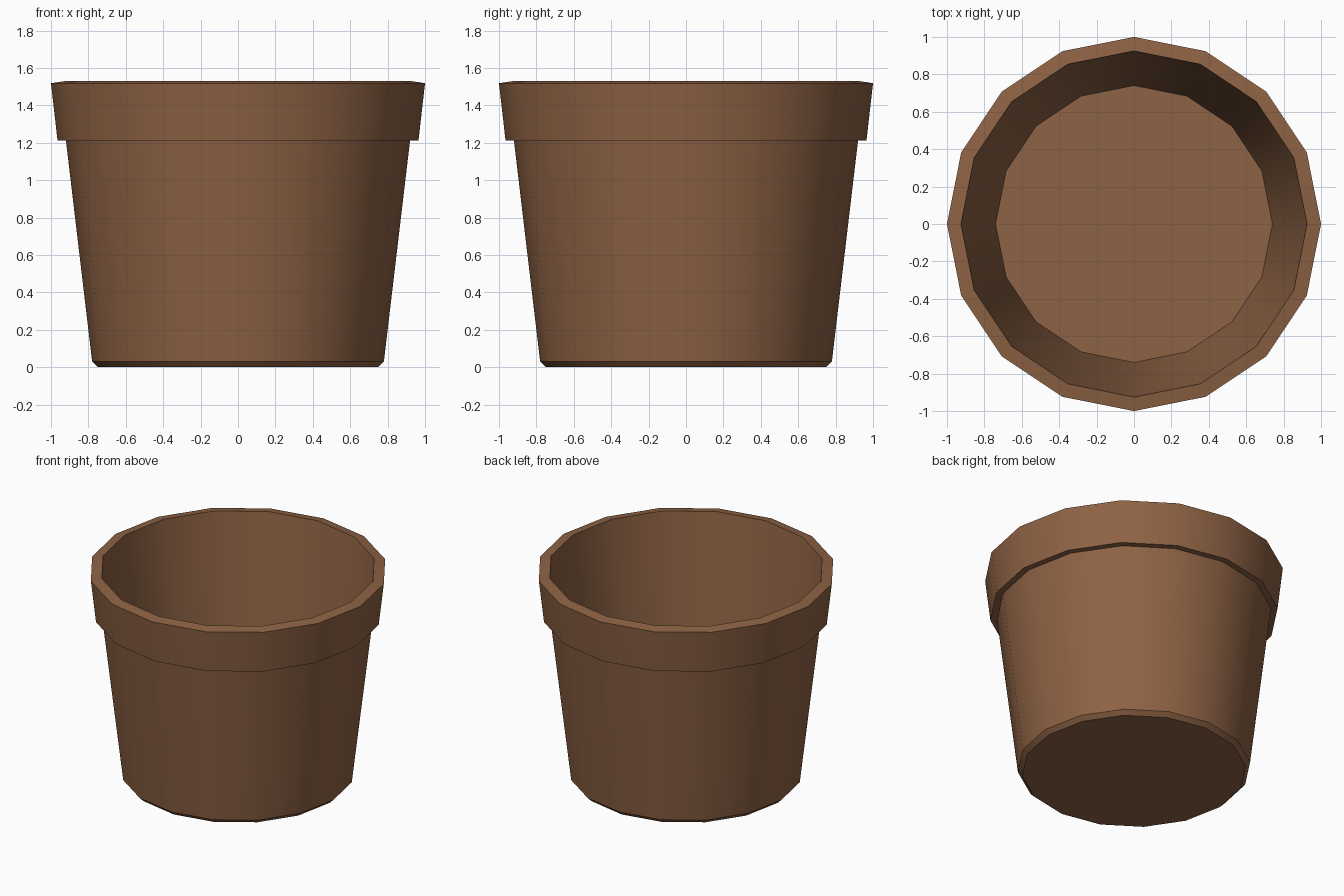
import bpy, bmesh, math

if "Cube" in bpy.data.objects:
    bpy.data.objects.remove(bpy.data.objects["Cube"])

SIDES = 16

# One terracotta colour for the whole pot
clay = bpy.data.materials.new("terracotta brown")
clay.diffuse_color = (0.27, 0.123, 0.058, 1)
clay.use_nodes = True
clay.node_tree.nodes["Principled BSDF"].inputs["Base Color"].default_value = clay.diffuse_color

# Half profile (radius, height): underside, chamfer, wall, rim band, inside wall, floor
profile = [(0.75, 0.0), (0.78, 0.03), (0.92, 1.212), (0.965, 1.212),
           (1.0, 1.518), (0.925, 1.53), (0.74, 0.05)]

bm = bmesh.new()
rings = []
for r, z in profile:
    rings.append([bm.verts.new((r * math.cos(2 * math.pi * i / SIDES),
                                r * math.sin(2 * math.pi * i / SIDES), z))
                  for i in range(SIDES)])

# Walls between neighbouring rings
for a, b in zip(rings, rings[1:]):
    for i in range(SIDES):
        j = (i + 1) % SIDES
        bm.faces.new((a[i], a[j], b[j], b[i]))

# Underside and inner floor
bm.faces.new(rings[0][::-1])
bm.faces.new(rings[-1])
bmesh.ops.recalc_face_normals(bm, faces=bm.faces)

mesh = bpy.data.meshes.new("flower_pot")
bm.to_mesh(mesh)
bm.free()
mesh.materials.append(clay)
pot = bpy.data.objects.new("flower_pot", mesh)
bpy.context.collection.objects.link(pot)

# Smooth around the pot, sharp at the rim and chamfer
bpy.context.view_layer.objects.active = pot
pot.select_set(True)
bpy.ops.object.shade_smooth_by_angle(angle=math.radians(30))
